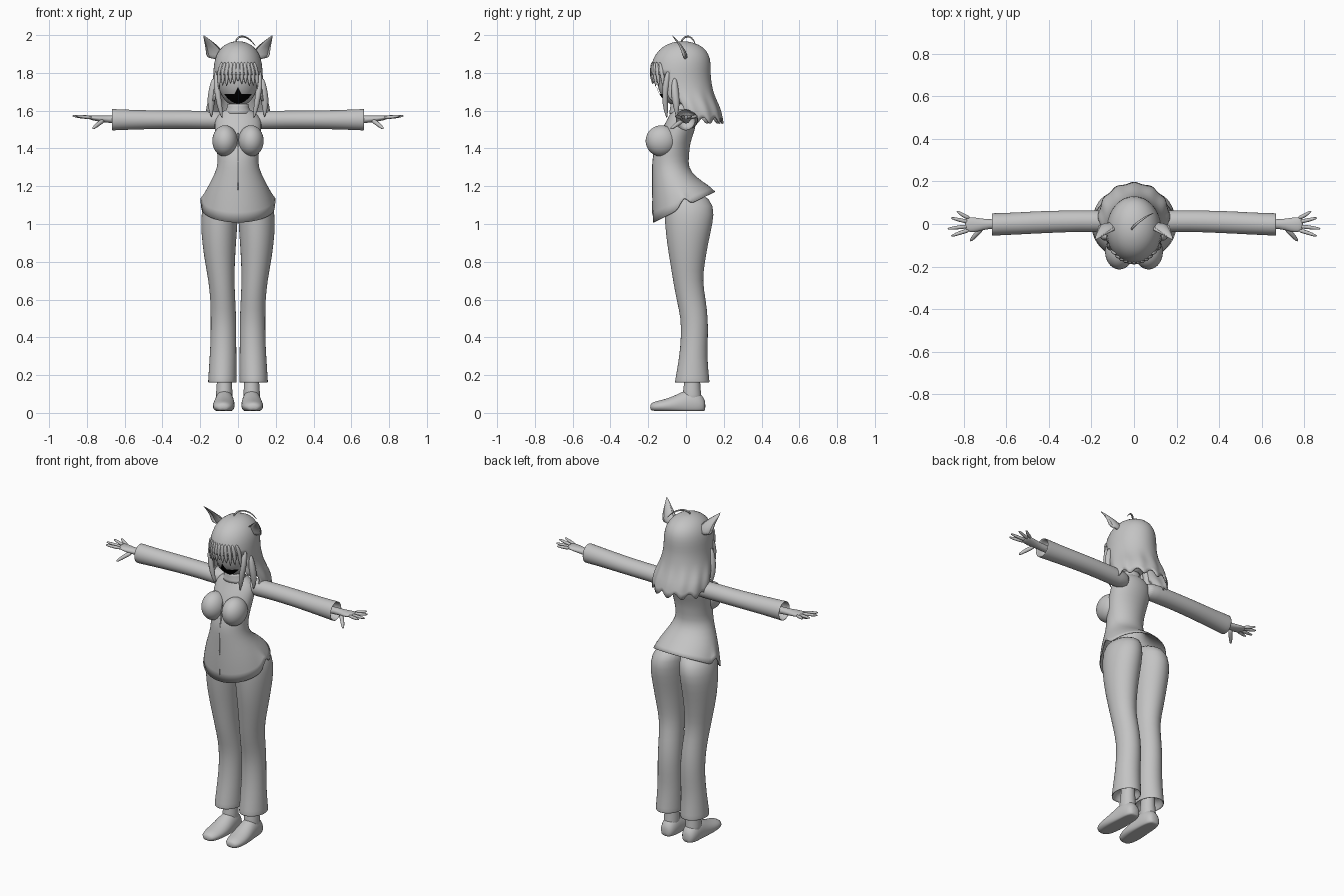
import bpy, bmesh, math
from mathutils import Vector

if "Cube" in bpy.data.objects:
    bpy.data.objects.remove(bpy.data.objects["Cube"])


def material(name, colour):
    mat = bpy.data.materials.new(name)
    mat.use_nodes = True
    mat.diffuse_color = colour
    mat.node_tree.nodes["Principled BSDF"].inputs["Base Color"].default_value = colour
    return mat


GREY = material("soft grey", (0.55, 0.55, 0.55, 1))
BLACK = material("black", (0, 0, 0, 1))


def finish(name, bm, mat=GREY, mirror=False, smooth=1, thick=0):
    """Turn a bmesh into a smooth shaded object with its modifiers."""
    bmesh.ops.recalc_face_normals(bm, faces=bm.faces)
    mesh = bpy.data.meshes.new(name)
    bm.to_mesh(mesh)
    bm.free()
    mesh.materials.append(mat)
    for face in mesh.polygons:
        face.use_smooth = True
    obj = bpy.data.objects.new(name, mesh)
    bpy.context.scene.collection.objects.link(obj)
    if smooth:
        mod = obj.modifiers.new("smooth", "SUBSURF")
        mod.levels = mod.render_levels = smooth
    if thick:
        obj.modifiers.new("thickness", "SOLIDIFY").thickness = thick
    if mirror:
        obj.modifiers.new("mirror", "MIRROR").use_mirror_merge = False
    return obj


def skin(rings, caps=(True, True)):
    """Bridge a list of equal rings of points into a surface."""
    bm = bmesh.new()
    loops = [[bm.verts.new(p) for p in ring] for ring in rings]
    n = len(loops[0])
    for low, high in zip(loops, loops[1:]):
        for j in range(n):
            k = (j + 1) % n
            bm.faces.new((low[j], low[k], high[k], high[j]))
    for want, loop in zip(caps, (loops[0], loops[-1])):
        if want:
            bm.faces.new(loop)
    return bm


def loft_rings(axis, rows, n=24, shape=None):
    """Rows hold: position on axis, two centre values, two radii."""
    rings = []
    for i, (t, a, b, ra, rb) in enumerate(rows):
        ring = []
        for j in range(n):
            angle = math.tau * j / n
            u, v = a + ra * math.cos(angle), b + rb * math.sin(angle)
            co = {"x": (t, u, v), "y": (u, t, v), "z": (u, v, t)}[axis]
            ring.append(shape(i, j, Vector(co)) if shape else co)
        rings.append(ring)
    return rings


def strand(name, points, radii, flat=1.0, n=8, mirror=True):
    """Tapered tube along a path."""
    pts = [Vector(p) for p in points]
    rings = []
    for i, p in enumerate(pts):
        way = pts[min(i + 1, len(pts) - 1)] - pts[max(i - 1, 0)]
        quat = way.to_track_quat("Z", "Y")
        rings.append([p + quat @ Vector((radii[i] * math.cos(math.tau * j / n),
                                         flat * radii[i] * math.sin(math.tau * j / n), 0))
                      for j in range(n)])
    finish(name, skin(rings), mirror=mirror)


# Shirt body with a sloping hem and side slits
def hem(i, j, co):
    co.z += (0.5, 0.3, 0.1)[i] * co.y if i < 3 else 0
    if i == 0 and j in (0, 16):
        co.z = 1.16
    return co


shirt = [(1.095, 0, -.01, .2, .165), (1.17, 0, -.03, .178, .15), (1.24, 0, -.062, .14, .117),
         (1.3, 0, -.085, .108, .095), (1.36, 0, -.08, .108, .097), (1.43, 0, -.065, .118, .085),
         (1.5, 0, -.04, .125, .09), (1.56, 0, -.02, .125, .075), (1.595, 0, -.02, .085, .06),
         (1.615, 0, -.025, .05, .045)]
finish("shirt", skin(loft_rings("z", shirt, 32, hem), (False, True)), thick=.005)

# Bust
bm = bmesh.new()
bmesh.ops.create_uvsphere(bm, u_segments=24, v_segments=16, radius=1)
for v in bm.verts:
    v.co = Vector((.069 + .068 * v.co.x, -.13 + .085 * v.co.y, 1.44 + .083 * v.co.z))
finish("bust", bm, mirror=True)

# Front seam of the shirt
strand("shirt_seam", [(0, -.145, 1.5), (0, -.175, 1.36), (0, -.18, 1.24), (0, -.178, 1.02)],
       [.004] * 4, mirror=False)

# Collar and neck
finish("neck", skin(loft_rings("z", [(1.56, 0, -.03, .045, .045), (1.61, 0, -.035, .04, .04),
                                     (1.68, 0, -.035, .04, .04)])))
finish("collar", skin(loft_rings("z", [(1.585, 0, -.025, .075, .065), (1.61, 0, -.03, .06, .055),
                                       (1.635, 0, -.03, .055, .052)]), (False, False)), thick=.006)

# Sleeves with hollow cuffs
sleeve = [(.06, .01, 1.548, .045, .045), (.13, .012, 1.55, .052, .05), (.25, .014, 1.552, .05, .048),
          (.42, .01, 1.552, .053, .049), (.55, .002, 1.552, .052, .052), (.66, -.002, 1.552, .053, .057),
          (.668, -.002, 1.552, .053, .057), (.668, -.002, 1.552, .049, .052), (.6, 0, 1.552, .044, .046)]
finish("sleeve", skin(loft_rings("x", sleeve)), mirror=True)

# Hands
palm = [(.6, 0, 1.55, .025, .024), (.69, 0, 1.555, .021, .019), (.735, -.004, 1.558, .034, .017),
        (.775, -.003, 1.563, .037, .013), (.795, 0, 1.564, .03, .008)]
finish("palm", skin(loft_rings("x", palm, 16)), mirror=True)
for label, root, tip, height in (("little", .026, .058, .835), ("ring", .009, .028, .862),
                                 ("middle", -.01, -.022, .877), ("index", -.028, -.055, .86)):
    middle = (.78 + height) / 2
    strand(label + "_finger", [(.77, root, 1.563), (middle, (root + tip) / 2, 1.567),
                               (height - .008, tip, 1.572), (height, tip, 1.573)],
           [.011, .01, .007, .002])
strand("thumb", [(.71, -.015, 1.55), (.74, -.045, 1.53), (.765, -.075, 1.508), (.77, -.08, 1.504)],
       [.014, .013, .009, .003])

# Trousers with hollow cuffs
leg = [(1.17, .07, -.01, .075, .1), (1.1, .095, .018, .096, .136), (1, .1, .015, .098, .127),
       (.9, .1, .008, .09, .11), (.8, .096, .008, .08, .093), (.7, .088, .009, .069, .078),
       (.6, .08, .027, .066, .078), (.5, .077, .045, .068, .072), (.4, .077, .045, .068, .072),
       (.3, .079, .038, .071, .073), (.17, .083, .033, .076, .092), (.16, .083, .033, .076, .092),
       (.16, .083, .033, .07, .086), (.22, .08, .035, .06, .065)]
finish("trouser_leg", skin(loft_rings("z", leg)), mirror=True)

# Ankles and shoes
ankle = [(.25, .072, .035, .038, .04), (.15, .072, .033, .04, .042), (.1, .073, .03, .045, .05),
         (.04, .073, .035, .045, .055)]
finish("ankle", skin(loft_rings("z", ankle)), mirror=True)


def flat_sole(i, j, co):
    co.z = max(co.z, .01)
    return co


shoe = [(-.19, .08, .03, .02, .014), (-.175, .08, .032, .045, .027), (-.12, .078, .035, .058, .035),
        (-.06, .074, .04, .058, .05), (0, .072, .05, .052, .075), (.05, .072, .05, .05, .075),
        (.09, .072, .04, .04, .05), (.103, .072, .035, .02, .025)]
finish("shoe", skin(loft_rings("y", shoe, 24, flat_sole)), mirror=True)

# Head
CENTRE, SIZE = Vector((0, -.03, 1.77)), Vector((.108, .125, .15))
bm = bmesh.new()
bmesh.ops.create_uvsphere(bm, u_segments=32, v_segments=20, radius=1)
for v in bm.verts:
    v.co = CENTRE + v.co * SIZE
finish("head", bm)

# Black mouth plate following the face
bm = bmesh.new()
columns = []
for i in range(-8, 9):
    side = abs(i) / 8
    top = 1.688 + .037 * max(0, 1 - side * 4)
    bottom = 1.638 + .048 * side ** 2
    column = []
    for k in range(5):
        x, z = i * .009, bottom + (top - bottom) * k / 4
        depth = 1 - (x / SIZE.x) ** 2 - ((z - CENTRE.z) / SIZE.z) ** 2
        column.append(bm.verts.new((x, CENTRE.y - SIZE.y * math.sqrt(max(depth, 0)) - .006, z)))
    columns.append(column)
for left, right in zip(columns, columns[1:]):
    for k in range(4):
        bm.faces.new((left[k], right[k], right[k + 1], left[k + 1]))
finish("mouth", bm, BLACK, smooth=0)


# Hair shell with scalloped ends and an open face
def ripple(i, j, co):
    if i < 3:
        wave = math.cos(j * math.pi / 2)
        co.x *= 1 + .03 * wave
        co.y *= 1 + .03 * wave
    if i == 0:
        co.z += (-.02, .015)[j % 4 // 2]
    return co


hair = [(1.55, 0, .045, .165, .15), (1.6, 0, .035, .17, .15), (1.65, 0, .01, .157, .152),
        (1.7, 0, -.012, .141, .156), (1.75, 0, -.025, .134, .16), (1.79, 0, -.03, .131, .16),
        (1.85, 0, -.026, .128, .158), (1.9, 0, -.02, .114, .142), (1.94, 0, -.018, .085, .107),
        (1.962, 0, -.018, .045, .055), (1.967, 0, -.018, .015, .02)]
bm = skin(loft_rings("z", hair, 48, ripple), (False, True))
opening = []
for face in bm.faces:
    spot = face.calc_center_median()
    if (spot.z < 1.78 and spot.y < -.09) or (spot.z < 1.65 and spot.y < -.02):
        opening.append(face)
bmesh.ops.delete(bm, geom=opening, context="FACES")
finish("hair", bm, thick=.008)

# Fringe and side locks
for i in range(-5, 6):
    x = i * .02
    path = []
    for spread, z in ((.85, 1.86), (.97, 1.81), (1, 1.77), (1.02, 1.755 - .035 * abs(i) / 5 - .01 * (i % 2))):
        px = x * spread
        path.append((px, -.024 - .155 * math.sqrt(1 - (px / .13) ** 2), z))
    strand("fringe", path, [.008, .014, .012, .001], mirror=False)
strand("front_lock", [(.112, -.09, 1.82), (.115, -.11, 1.73), (.1, -.112, 1.64), (.083, -.1, 1.555)],
       [.012, .024, .022, .002])
strand("side_lock", [(.125, -.06, 1.78), (.137, -.06, 1.7), (.145, -.05, 1.63), (.14, -.05, 1.56)],
       [.012, .026, .024, .002])


# Pointed ears, hollowed at the front
def hollow(i, j, co):
    if 9 <= j <= 15 and i < 3:
        co.y += (.05, .04, .02)[i]
    return co


ear = [(1.87, .115, -.025, .055, .04), (1.92, .124, -.03, .047, .03), (1.96, .152, -.05, .026, .018),
       (2, .183, -.075, .002, .002)]
finish("ear", skin(loft_rings("z", ear, 16, hollow)), mirror=True)

# Loose strand on the crown
strand("crown_strand", [(-.01, -.03, 1.95), (-.012, -.02, 1.98), (.015, .005, 1.997), (.05, .03, 1.988),
                        (.075, .045, 1.965), (.095, .052, 1.94)],
       [.004, .006, .006, .005, .003, .001], mirror=False)
